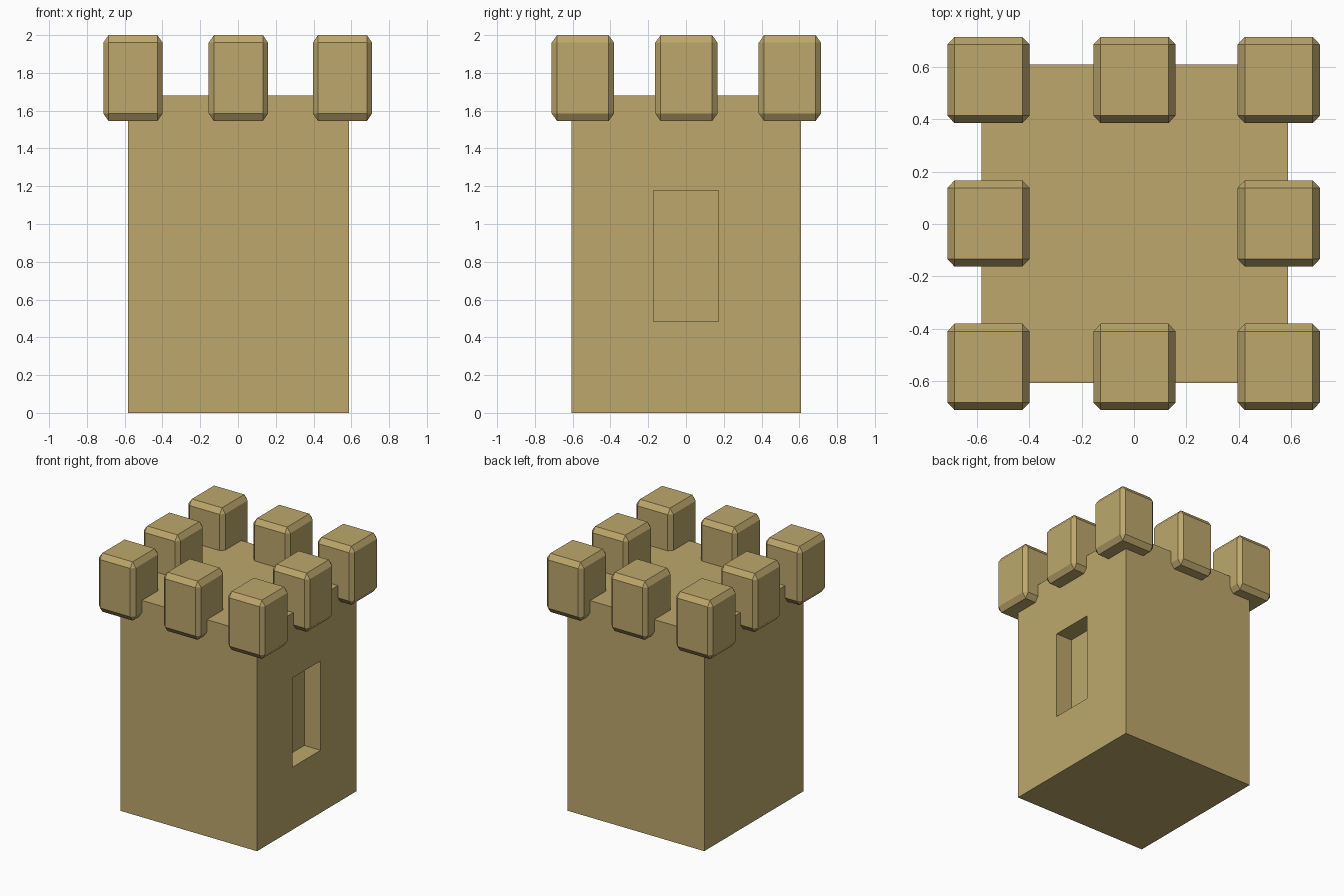
import bpy, bmesh
from mathutils import Vector

if "Cube" in bpy.data.objects:
    bpy.data.objects.remove(bpy.data.objects["Cube"])

stone = bpy.data.materials.new("sandstone")
stone.diffuse_color = (0.51, 0.386, 0.15, 1)
stone.use_nodes = True
stone.node_tree.nodes["Principled BSDF"].inputs["Base Color"].default_value = stone.diffuse_color


def block(name, lo, hi, bevel=0.0):
    """Box between two corners; bevel is a fraction of each side."""
    lo, hi = Vector(lo), Vector(hi)
    size, mid = hi - lo, (lo + hi) / 2
    bm = bmesh.new()
    bmesh.ops.create_cube(bm, size=1)
    if bevel:
        bmesh.ops.bevel(bm, geom=bm.edges[:], offset=bevel, segments=1,
                        affect='EDGES', profile=0.5)
    bmesh.ops.scale(bm, vec=size, verts=bm.verts)
    mesh = bpy.data.meshes.new(name)
    bm.to_mesh(mesh)
    bm.free()
    mesh.materials.append(stone)
    obj = bpy.data.objects.new(name, mesh)
    obj.location = mid
    bpy.context.collection.objects.link(obj)
    return obj


# Tower body
body = block("tower_body", (-0.583, -0.607, 0), (0.588, 0.609, 1.68))

# Window recess in the right wall
cutter = block("window_cutter", (0.448, -0.172, 0.485), (0.8, 0.172, 1.177))
cutter.hide_render = True
cut = body.modifiers.new("window", 'BOOLEAN')
cut.operation = 'DIFFERENCE'
cut.solver = 'EXACT'
cut.object = cutter
bpy.context.view_layer.objects.active = body
bpy.ops.object.modifier_apply(modifier=cut.name)
bpy.data.objects.remove(cutter)

# Chamfered battlements around the roof edge
half = Vector((0.157, 0.165, 0.2275))
for i, x in enumerate((-0.556, 0.002, 0.553)):
    for j, y in enumerate((-0.546, 0.002, 0.550)):
        if i == 1 and j == 1:
            continue
        c = Vector((x, y, 1.7725))
        block(f"battlement_{i}_{j}", c - half, c + half, bevel=0.088)
